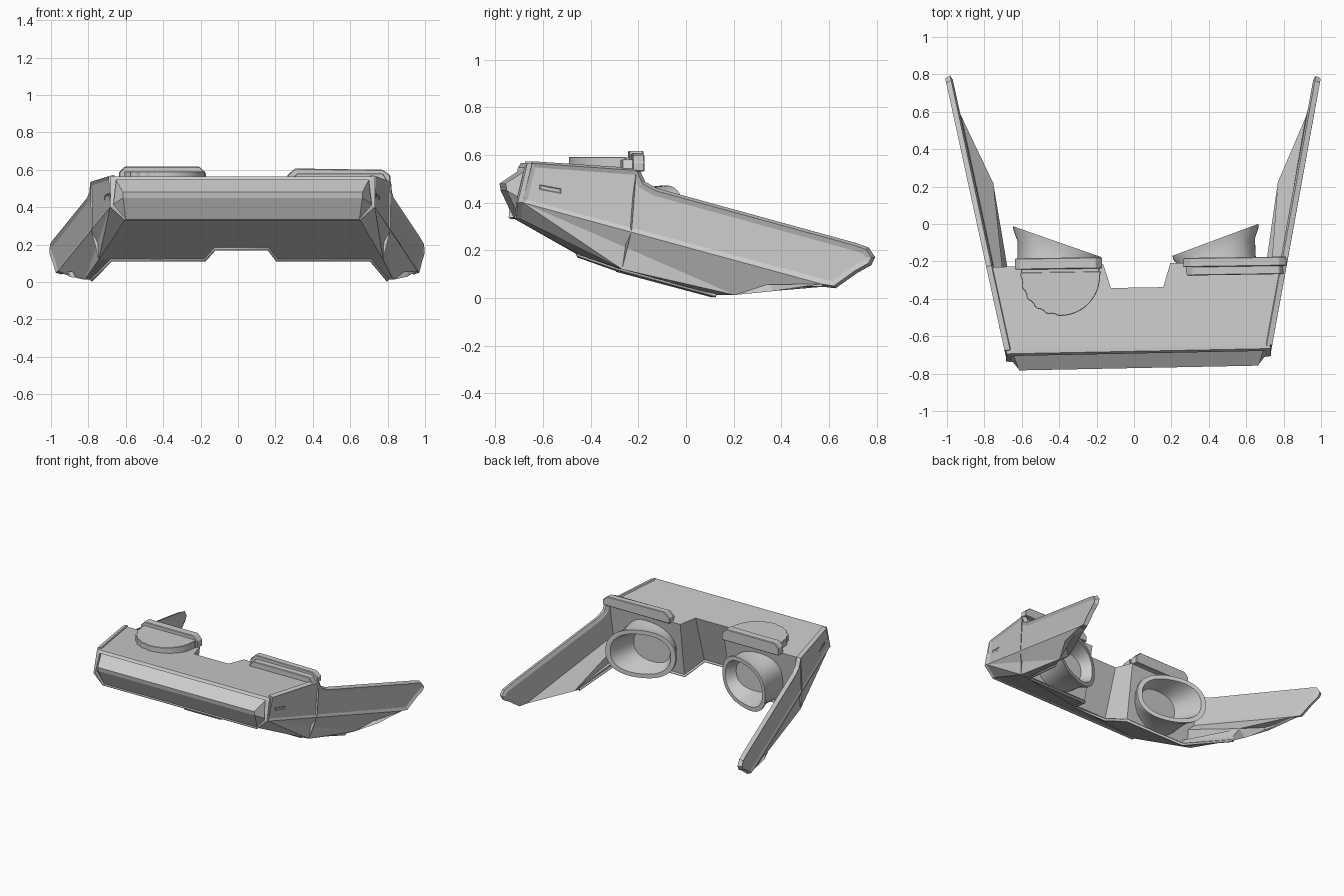
import bpy, bmesh, math
from mathutils import Vector

if "Cube" in bpy.data.objects:
    bpy.data.objects.remove(bpy.data.objects["Cube"])

grey = bpy.data.materials.new("grey plastic")
grey.diffuse_color = (0.6, 0.6, 0.6, 1)
grey.use_nodes = True
grey.node_tree.nodes["Principled BSDF"].inputs["Base Color"].default_value = grey.diffuse_color


def settle(p):
    """Slight yaw of the whole unit, fading out towards the arm tips."""
    x, y, z = p
    k = max(0.0, min(1.0, 0.5 - y))
    return Vector((x + 0.01 - 0.02 * y, y + 0.02 * x * k, z))


def finish(name, bm, smooth=None, thick=0):
    for v in bm.verts:
        v.co = settle(v.co)
    me = bpy.data.meshes.new(name)
    bm.to_mesh(me)
    bm.free()
    ob = bpy.data.objects.new(name, me)
    bpy.context.collection.objects.link(ob)
    me.materials.append(grey)
    if thick:
        m = ob.modifiers.new("thickness", 'SOLIDIFY')
        m.thickness, m.offset, m.use_even_offset = thick, -1, True
    if smooth:
        bpy.context.view_layer.objects.active = ob
        ob.select_set(True)
        bpy.ops.object.shade_smooth_by_angle(angle=math.radians(smooth))
        ob.select_set(False)
    return ob


def add_face(bm, pts, out=None):
    f = bm.faces.new([bm.verts.new(p) for p in pts])
    f.normal_update()
    if out is not None and f.normal.dot(Vector(out)) < 0:
        f.normal_flip()
    return f


def weld(bm):
    bmesh.ops.remove_doubles(bm, verts=bm.verts, dist=0.0005)


def prism(name, outline, axis, lo, hi, chamfer=0.0, smooth=None):
    """Extrude a 2D outline along y or z, with a bevelled edge."""
    bm = bmesh.new()
    put = (lambda a, b, h: (a, h, b)) if axis == 'y' else (lambda a, b, h: (a, b, h))
    f = add_face(bm, [put(a, b, lo) for a, b in outline])
    r = bmesh.ops.extrude_face_region(bm, geom=[f])
    vs = [g for g in r["geom"] if isinstance(g, bmesh.types.BMVert)]
    bmesh.ops.translate(bm, verts=vs, vec=put(0, 0, hi - lo))
    bmesh.ops.recalc_face_normals(bm, faces=bm.faces)
    if chamfer:
        bmesh.ops.bevel(bm, geom=bm.edges[:], offset=chamfer, segments=1, affect='EDGES')
    return finish(name, bm, smooth)


def side_x(y):
    return 0.848 + 0.2 * y


def both(pts):
    """Close a right-half outline across the centre."""
    return pts + [(-x, y, z) for x, y, z in reversed(pts)]


# Main housing: top deck, front, underside, nose recess and rear walls
hexagon = [(0.705, -0.66, 0.565), (0.708, -0.70, 0.40), (0.63, -0.705, 0.33)]
bm = bmesh.new()
add_face(bm, both([(0.705, -0.66, 0.565), (side_x(-0.22), -0.22, 0.535),
                   (0.18, -0.21, 0.535), (0.14, -0.34, 0.543)]), (0, 0, 1))
front = add_face(bm, both(hexagon), (0, -1, 0))
add_face(bm, both([(0.63, -0.705, 0.33), (0.76, -0.28, 0.12),
                   (0.19, -0.28, 0.12), (0.14, -0.45, 0.18)]), (0, 0, -1))
add_face(bm, both([(0.14, -0.34, 0.543), (0.14, -0.45, 0.18)]), (0, 1, 0))
for s in (1, -1):
    add_face(bm, [(s * 0.14, -0.34, 0.543), (s * 0.18, -0.21, 0.535),
                  (s * 0.19, -0.28, 0.12), (s * 0.14, -0.45, 0.18)], (-s, 0.3, 0))
    add_face(bm, [(s * 0.18, -0.21, 0.535), (s * side_x(-0.22), -0.22, 0.535),
                  (s * side_x(-0.24), -0.24, 0.28), (s * 0.76, -0.28, 0.12),
                  (s * 0.19, -0.28, 0.12)], (0, 1, 0))
weld(bm)
finish("housing", bm)

# Front window: wedge standing out of the front frame
bm = bmesh.new()
base = [(0.675, -0.672, 0.545), (0.69, -0.703, 0.415), (0.625, -0.712, 0.337)]
top, low = (0.64, -0.770, 0.48), (0.64, -0.765, 0.45)
neg = lambda p: (-p[0], p[1], p[2])
add_face(bm, both([base[0], top]), (0, -1, 1))
add_face(bm, both([top, low]), (0, -1, 0))
add_face(bm, both([low, base[2]]), (0, -1, -1))
for m, s in ((lambda p: p, 1), (neg, -1)):
    add_face(bm, [m(base[0]), m(base[1]), m(low), m(top)], (s, -0.5, 0))
    add_face(bm, [m(base[1]), m(base[2]), m(low)], (s, -0.5, -0.5))
weld(bm)
finish("front_window", bm)

# Raised frame around the front window
bm = bmesh.new()
outer, inner = both(hexagon), both(base)
n = len(outer)
for i in range(n):
    j = (i + 1) % n
    o = [Vector(outer[k]) for k in (i, j)]
    q = [Vector(inner[k]) for k in (i, j)]
    d = Vector((0, -0.02, 0))
    add_face(bm, [o[0], o[1], o[1] + d, o[0] + d])
    add_face(bm, [o[0] + d, o[1] + d, q[1] + d, q[0] + d], (0, -1, 0))
    add_face(bm, [q[0] + d, q[1] + d, q[1], q[0]])
weld(bm)
bmesh.ops.recalc_face_normals(bm, faces=bm.faces)
finish("front_frame", bm)

# Side arms: flat outer panel, lower bevel and bottom flange
panel = [(-0.66, 0.565), (-0.22, 0.535), (-0.195, 0.48), (-0.14, 0.45), (0.70, 0.222),
         (0.755, 0.203), (0.778, 0.17), (0.765, 0.145), (0.71, 0.115), (0.62, 0.05),
         (0.57, 0.058), (-0.70, 0.40)]
for s, side in ((1, "right"), (-1, "left")):
    bm = bmesh.new()
    P = lambda x, y, z: (s * x, y, z)
    f = add_face(bm, [P(side_x(y), y, z) for y, z in panel], (s, 0, 0))
    g = P(side_x(-0.70), -0.70, 0.40)
    h = P(side_x(0.57), 0.57, 0.058)
    k1, k2, k3 = P(0.63, -0.705, 0.33), P(0.76, -0.28, 0.12), P(0.825, 0.20, 0.012)
    add_face(bm, [g, k1, k2], (s, 0, -1))
    add_face(bm, [g, k2, k3], (s, 0, -1))
    add_face(bm, [g, k3, h], (s, 0, -1))
    add_face(bm, [k3, P(0.90, 0.36, 0.028), h], (s, 0, -1))
    add_face(bm, [k2, P(0.69, -0.28, 0.12), P(0.79, 0.12, 0.012), k3], (0, 0, -1))
    weld(bm)
    bmesh.ops.inset_individual(bm, faces=[f], thickness=0.022, depth=-0.008)
    finish(side + "_arm", bm, thick=0.03)

    # Small slot on the arm
    bm = bmesh.new()
    off = 0.003
    f = add_face(bm, [P(side_x(y) + off - 0.008, y, z) for y, z in
                      ((-0.63, 0.475), (-0.54, 0.458), (-0.54, 0.438), (-0.63, 0.455))], (s, 0, 0))
    bmesh.ops.inset_individual(bm, faces=[f], thickness=0.005, depth=-0.003)
    finish(side + "_slot", bm)

# Eyepieces: flared oval cups, slanted back towards the outside
SEG = 48


def oval(s, cx, cz, rx, rz, yfun):
    pts = []
    for i in range(SEG):
        a = 2 * math.pi * i / SEG
        c, d = math.cos(a), math.sin(a)
        x = cx + rx * math.copysign(abs(c) ** 0.85, c)
        z = cz + rz * math.copysign(abs(d) ** 0.85, d)
        pts.append((s * x, yfun(x), z))
    return pts


slant = lambda x: -0.17 + (x - 0.2) * 0.36
for s, side in ((1, "right"), (-1, "left")):
    rings = [oval(s, 0.45, 0.31, 0.19, 0.19, lambda x: -0.29),
             oval(s, 0.43, 0.30, 0.205, 0.165, lambda x: slant(x) - 0.07),
             oval(s, 0.425, 0.295, 0.23, 0.175, lambda x: slant(x) - 0.02),
             oval(s, 0.425, 0.295, 0.232, 0.177, slant),
             oval(s, 0.425, 0.295, 0.20, 0.147, slant),
             oval(s, 0.42, 0.30, 0.15, 0.11, lambda x: -0.225)]
    bm = bmesh.new()
    loops = [[bm.verts.new(p) for p in r] for r in rings]
    for a, b in zip(loops, loops[1:]):
        for i in range(SEG):
            j = (i + 1) % SEG
            bm.faces.new((a[i], a[j], b[j], b[i]))
    bm.faces.new(loops[-1])
    bm.faces.new(loops[0][::-1])
    bmesh.ops.recalc_face_normals(bm, faces=bm.faces)
    finish(side + "_eyepiece", bm, smooth=35)

# Stepped bars along the rear of the top deck
prism("left_bar", [(-0.65, 0.53), (-0.65, 0.585), (-0.62, 0.617), (-0.22, 0.617),
                   (-0.185, 0.58), (-0.185, 0.53)], 'y', -0.235, -0.175, 0.004)
prism("left_bar_step", [(-0.62, 0.53), (-0.62, 0.59), (-0.20, 0.59), (-0.20, 0.53)],
      'y', -0.28, -0.23, 0.004)
prism("right_bar", [(0.25, 0.53), (0.25, 0.57), (0.29, 0.607), (0.76, 0.60),
                    (0.80, 0.57), (0.80, 0.53)], 'y', -0.235, -0.185, 0.004)
prism("right_bar_step", [(0.26, 0.53), (0.30, 0.58), (0.76, 0.58), (0.79, 0.53)],
      'y', -0.28, -0.23, 0.004)

# Knurled half dial in front of the left bar
dial = [(-0.19, -0.25)]
for i in range(41):
    a = -math.pi * i / 40
    r = 0.213 if i < 20 or i % 4 < 2 else 0.206
    dial.append((-0.41 + r * math.cos(a), -0.27 + r * math.sin(a)))
dial.append((-0.62, -0.25))
prism("dial", dial, 'z', 0.54, 0.592, 0.003)

# Lip along the bottom rear edge, following the nose recess
lip = [(0.79, 0.12, 0.012), (0.69, -0.28, 0.12), (0.19, -0.28, 0.12), (0.14, -0.45, 0.18)]
path = [settle(p) for p in both(lip)]
cu = bpy.data.curves.new("bottom_lip", 'CURVE')
cu.dimensions = '3D'
sp = cu.splines.new('POLY')
sp.points.add(len(path) - 1)
for q, p in zip(sp.points, path):
    q.co = (*p, 1)
cu.bevel_depth, cu.bevel_resolution, cu.use_fill_caps = 0.011, 0, True
cu.materials.append(grey)
bpy.context.collection.objects.link(bpy.data.objects.new("bottom_lip", cu))
